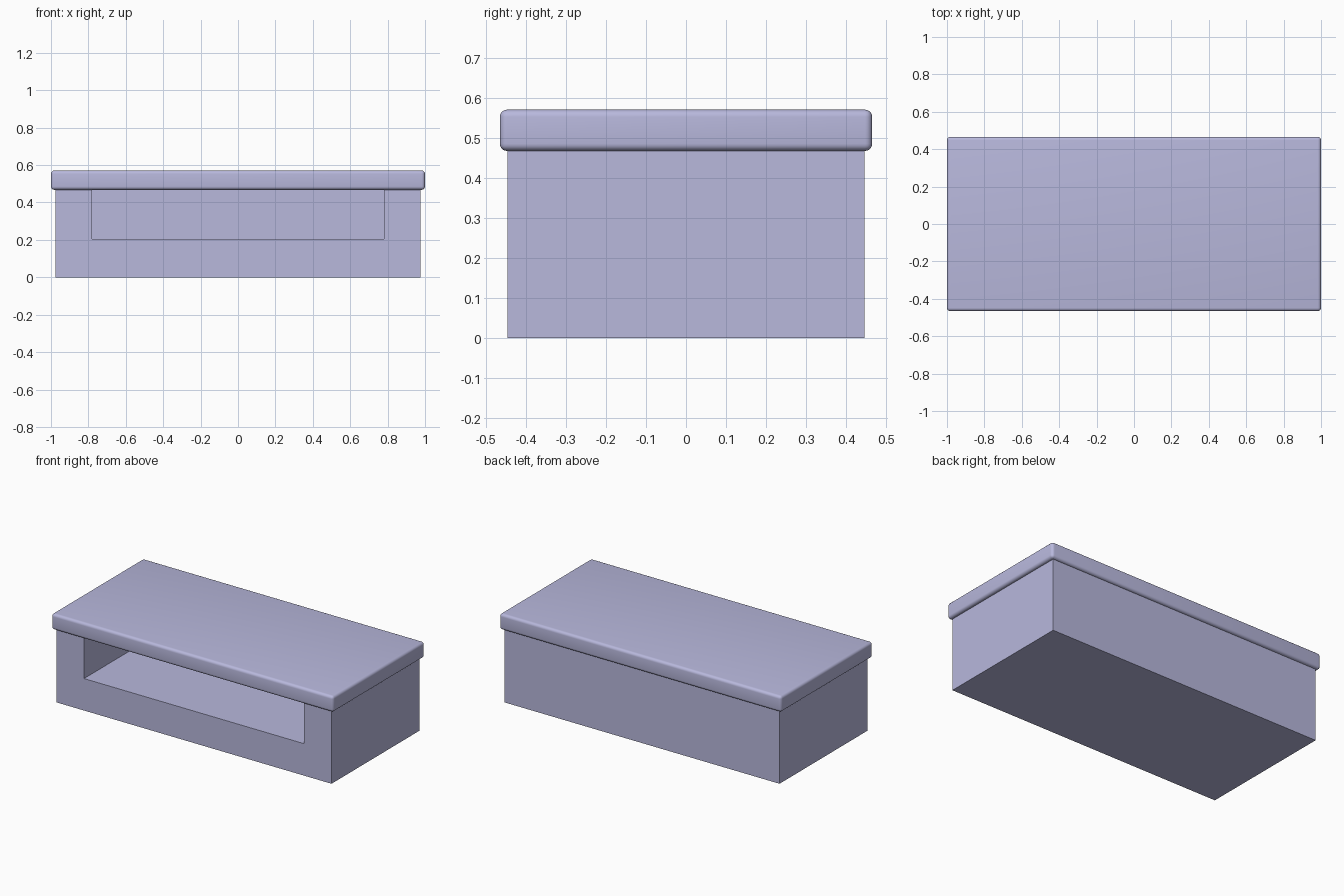
import bpy

if "Cube" in bpy.data.objects:
    bpy.data.objects.remove(bpy.data.objects["Cube"])

mat = bpy.data.materials.new("lavender grey")
mat.diffuse_color = (0.48, 0.48, 0.72, 1)
mat.use_nodes = True
mat.node_tree.nodes["Principled BSDF"].inputs["Base Color"].default_value = mat.diffuse_color


def box(name, lo, hi):
    """Axis-aligned box between two corners."""
    bpy.ops.mesh.primitive_cube_add(size=1, location=[(a + b) / 2 for a, b in zip(lo, hi)])
    ob = bpy.context.object
    ob.name = name
    ob.scale = [b - a for a, b in zip(lo, hi)]
    bpy.ops.object.transform_apply(location=False, rotation=False, scale=True)
    ob.data.materials.append(mat)
    return ob


# Recess cutter: open at the front and top, closed at the back
cutter = box("recess_cutter", (-0.78, -0.6, 0.205), (0.78, 0.25, 0.6))
cutter.hide_render = True

# Body with the open shelf recess
body = box("body", (-0.977, -0.447, 0), (0.977, 0.447, 0.47))
cut = body.modifiers.new("recess", 'BOOLEAN')
cut.operation = 'DIFFERENCE'
cut.solver = 'EXACT'
cut.object = cutter
bpy.ops.object.modifier_apply(modifier=cut.name)
bpy.data.objects.remove(cutter)

# Overhanging top slab with rounded edges
top = box("top_slab", (-1, -0.466, 0.468), (1, 0.466, 0.571))
bev = top.modifiers.new("rounded_edges", 'BEVEL')
bev.width = 0.018
bev.segments = 5
bpy.ops.object.modifier_apply(modifier=bev.name)
bpy.ops.object.shade_smooth_by_angle()
